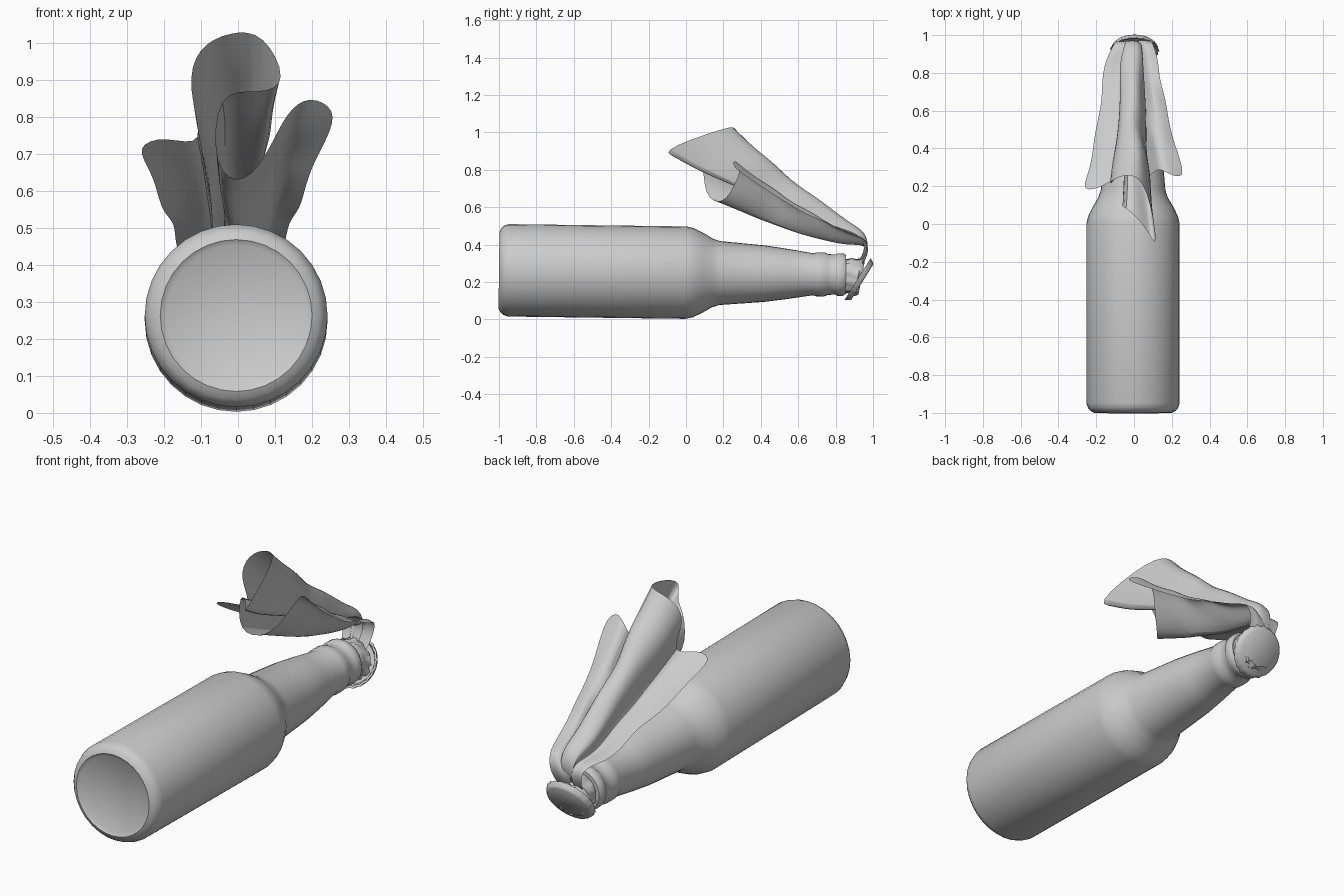
import bpy, bmesh, math, random
from mathutils import Vector, Matrix

random.seed(4)
cube = bpy.data.objects.get("Cube")
if cube:
    bpy.data.objects.remove(cube, do_unlink=True)

grey = bpy.data.materials.new("plain grey")
grey.use_nodes = True
grey.diffuse_color = (0.6, 0.6, 0.6, 1)
grey.node_tree.nodes["Principled BSDF"].inputs["Base Color"].default_value = grey.diffuse_color


def finish(name, bm, angle=40):
    mesh = bpy.data.meshes.new(name)
    bm.to_mesh(mesh)
    bm.free()
    mesh.materials.append(grey)
    ob = bpy.data.objects.new(name, mesh)
    bpy.context.collection.objects.link(ob)
    bpy.ops.object.select_all(action="DESELECT")
    ob.select_set(True)
    bpy.context.view_layer.objects.active = ob
    bpy.ops.object.shade_smooth_by_angle(angle=math.radians(angle))
    return ob


def lathe(name, profile, centre, axis, sides=32, flutes=None, angle=40):
    """Turn (distance along axis, radius) pairs; radius 0 closes an end."""
    bm = bmesh.new()
    rot = Vector((0, 0, 1)).rotation_difference(Vector(axis)).to_matrix().to_4x4()
    place = Matrix.Translation(centre) @ rot
    rings = []
    for row, (d, r) in enumerate(profile):
        if r == 0:
            rings.append([bm.verts.new(place @ Vector((0, 0, d)))] * sides)
            continue
        ring = []
        for i in range(sides):
            a = math.tau * i / sides
            k = r + (flutes(row, i) if flutes else 0)
            ring.append(bm.verts.new(place @ Vector((k * math.cos(a), k * math.sin(a), d))))
        rings.append(ring)
    for a, b in zip(rings, rings[1:]):
        for i in range(sides):
            j = (i + 1) % sides
            bm.faces.new(list(dict.fromkeys((a[i], a[j], b[j], b[i]))))
    bmesh.ops.recalc_face_normals(bm, faces=bm.faces)
    return finish(name, bm, angle)


# Bottle: body, shoulder, tapered neck, collar and open mouth
lathe("bottle", [
    (-0.985, 0), (-0.99, 0.19), (-1, 0.205), (-0.99, 0.225), (-0.975, 0.238), (-0.95, 0.247),
    (0, 0.247), (0.04, 0.238), (0.09, 0.214), (0.14, 0.184), (0.18, 0.171),
    (0.42, 0.151), (0.55, 0.133), (0.68, 0.112), (0.7, 0.118), (0.74, 0.118), (0.76, 0.109),
    (0.8, 0.107), (0.81, 0.114), (0.84, 0.114), (0.855, 0.104), (0.855, 0.085), (0.7, 0.08), (0.7, 0)],
    (-0.005, 0, 0.25), (0, 1, -0.013))

# Bent cap with a crimped skirt
lathe("cap", [(0, 0), (0, 0.112), (-0.008, 0.12), (-0.03, 0.126), (-0.03, 0.115), (-0.012, 0.105), (-0.012, 0)],
      (0.003, 0.943, 0.2), (0, 0.85, -0.53), 63,
      lambda row, i: 0.005 if row in (3, 4) and i % 3 == 0 else 0, 50)

# Crumpled wad between mouth and cap
lathe("cloth_wad", [(-0.06, 0.07), (-0.02, 0.085), (0.01, 0.098), (0.035, 0.09), (0.06, 0.1), (0.08, 0.085)],
      (0, 0.86, 0.235), (0, 0.96, -0.18), 40,
      lambda row, i: random.uniform(-0.008, 0.008), 60)

# Hem of the rag from its left-hand wing, over the big fold, to the other wing
hem = [Vector(p) for p in (
    (-0.28, 0.18, 0.72), (-0.2, 0.18, 0.75), (-0.08, 0.25, 0.71), (-0.14, 0.2, 0.88),
    (-0.11, 0.24, 0.99), (-0.02, 0.27, 1.03), (0.07, 0.22, 1.03), (0.14, -0.18, 0.89),
    (0.06, 0, 0.86), (-0.06, 0.1, 0.88), (-0.07, 0.09, 0.65), (0.02, 0.2, 0.61),
    (0.09, 0.26, 0.72), (0.13, 0.3, 0.81), (0.19, 0.26, 0.86), (0.27, 0.24, 0.82))]
hem_mid = Vector((0, 0.2, 0.8))


def gathered(p, centre, scale):
    off = p - hem_mid
    return Vector(centre) + Vector(o * s for o, s in zip(off, scale))


# Rows run from the tuck in the mouth, over the lip, out to the hem
bm = bmesh.new()
rows = []
for centre, scale in (((0, 0.92, 0.27), (0.25, 0.1, 0.1)),
                      ((0, 0.975, 0.35), (0.3, 0.05, 0.06)),
                      ((0, 0.965, 0.43), (0.36, 0.06, 0.16)),
                      ((-0.01, 0.86, 0.45), (0.52, 0.1, 0.32))):
    rows.append([gathered(p, centre, scale) for p in hem])
waist = rows[-1]
steps = 6
for s in range(1, steps + 1):
    t = s / steps
    row = []
    for w, p in zip(waist, hem):
        q = w.lerp(p, t)
        sag = math.sin(math.pi * t)
        q.z -= 0.025 * sag
        q.x *= 1 - 0.12 * sag
        if s < steps:
            q += Vector(random.uniform(-0.012, 0.012) for _ in range(3))
        row.append(q)
    rows.append(row)
grid = [[bm.verts.new(p) for p in row] for row in rows]
for a, b in zip(grid, grid[1:]):
    for i in range(len(hem) - 1):
        bm.faces.new((a[i], a[i + 1], b[i + 1], b[i]))
bmesh.ops.recalc_face_normals(bm, faces=bm.faces)
rag = finish("cloth_rag", bm, 60)
rag.modifiers.new("soft folds", "SUBSURF").levels = 2
rag.modifiers["soft folds"].render_levels = 2
